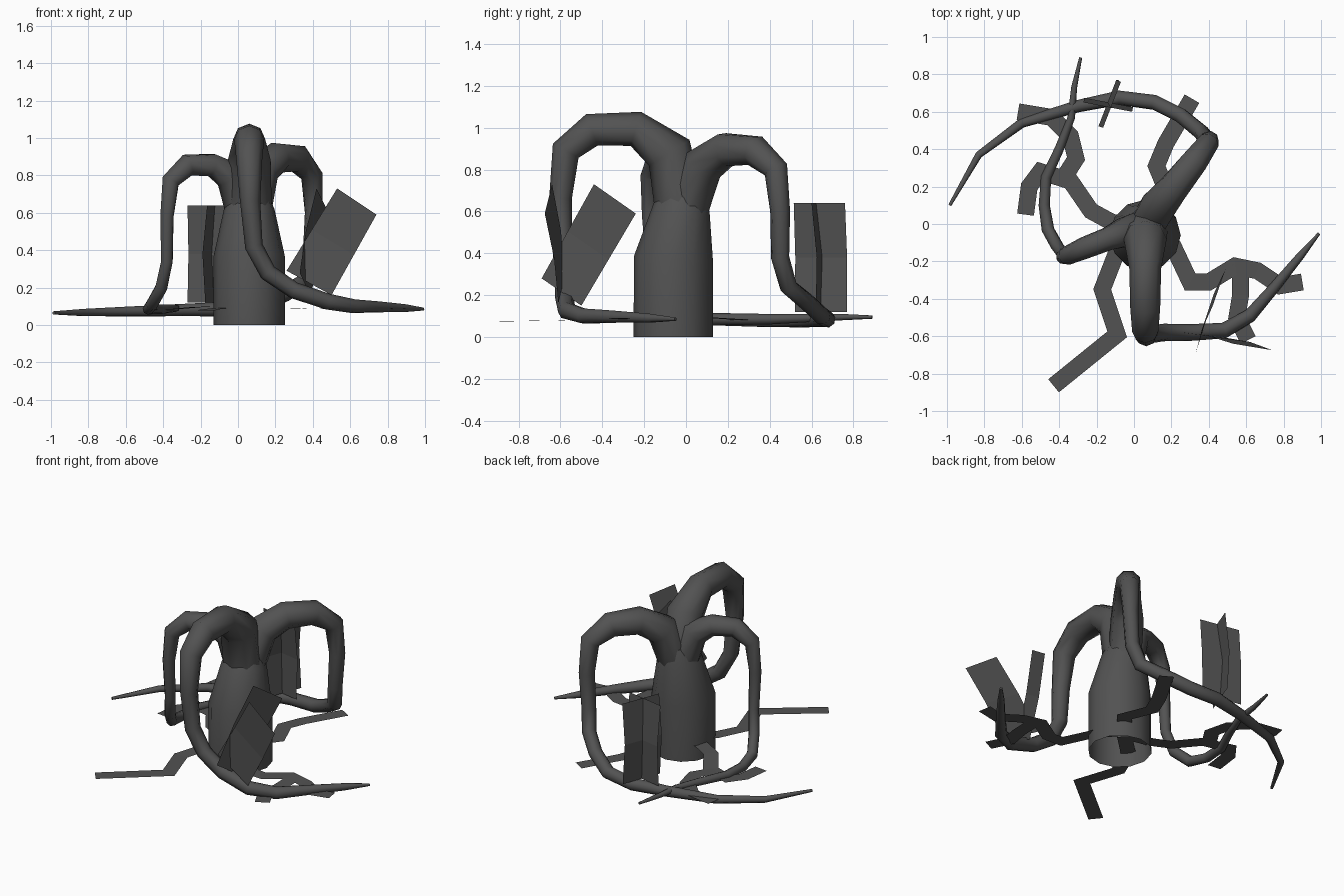
import bpy, bmesh, math
from mathutils import Vector

if "Cube" in bpy.data.objects:
    bpy.data.objects.remove(bpy.data.objects["Cube"])

mat = bpy.data.materials.new("charcoal_grey")
mat.diffuse_color = (0.085, 0.085, 0.085, 1)
mat.use_nodes = True
mat.node_tree.nodes["Principled BSDF"].inputs["Base Color"].default_value = mat.diffuse_color


def finish(bm, name, smooth=False):
    me = bpy.data.meshes.new(name)
    bm.to_mesh(me)
    bm.free()
    ob = bpy.data.objects.new(name, me)
    bpy.context.collection.objects.link(ob)
    me.materials.append(mat)
    if smooth:
        bpy.ops.object.select_all(action='DESELECT')
        ob.select_set(True)
        bpy.context.view_layer.objects.active = ob
        bpy.ops.object.shade_smooth_by_angle(angle=math.radians(50))
    return ob


def tube(name, path, sides, cap_start=False):
    """Sweep a polygon along (x, y, z, radius) points."""
    pts = [Vector(p[:3]) for p in path]
    bm = bmesh.new()
    rings, u = [], Vector((1, 0, 0))
    for i, p in enumerate(pts):
        a = (p - pts[i - 1]).normalized() if i else Vector()
        b = (pts[i + 1] - p).normalized() if i + 1 < len(pts) else Vector()
        t = (a + b).normalized()
        u = (u - t * u.dot(t)).normalized()
        v = t.cross(u)
        r = path[i][3]
        rings.append([bm.verts.new(p + r * (u * math.cos(k) + v * math.sin(k)))
                      for k in (math.tau * j / sides for j in range(sides))])
    for r0, r1 in zip(rings, rings[1:]):
        for j in range(sides):
            k = (j + 1) % sides
            bm.faces.new((r0[j], r0[k], r1[k], r1[j]))
    bm.faces.new(rings[-1])
    if cap_start:
        bm.faces.new(rings[0][::-1])
    return finish(bm, name, True)


def ribbon(name, path, width=0.09):
    """Flat root strip through (x, y, z) points with mitred corners."""
    pts = [Vector(p) for p in path]
    bm = bmesh.new()
    rows = []
    for i, p in enumerate(pts):
        a = (p - pts[i - 1]).xy.normalized() if i else None
        b = (pts[i + 1] - p).xy.normalized() if i + 1 < len(pts) else None
        a, b = a or b, b or a
        t = (a + b).normalized()
        w = width / 2 / max(0.6, t.dot(a))
        n = Vector((-t.y, t.x, 0)) * w
        rows.append((bm.verts.new(p + n), bm.verts.new(p - n)))
    for (l0, r0), (l1, r1) in zip(rows, rows[1:]):
        bm.faces.new((r0, r1, l1, l0))
    return finish(bm, name)


def leaf(name, tl, tr, br, bl, bend):
    """Flat blade with one crease half way up."""
    tl, tr, br, bl, bend = map(Vector, (tl, tr, br, bl, bend))
    bm = bmesh.new()
    rows = [[bm.verts.new(q) for q in r] for r in
            ((bl, br), ((bl + tl) / 2 + bend, (br + tr) / 2 + bend), (tl, tr))]
    for (a, b), (c, d) in zip(rows, rows[1:]):
        bm.faces.new((a, b, d, c))
    return finish(bm, name)


# trunk, open underneath
tube("trunk", [(.06, -.06, 0, .19), (.06, -.06, .37, .19),
               (.06, -.02, .62, .135), (.06, 0, .72, .09)], 12)

# three arched tentacles
tube("front_tentacle", [
    (.06, -.03, .62, .12), (.06, -.08, .88, .115), (.06, -.24, .995, .085),
    (.06, -.45, .99, .08), (.06, -.575, .89, .07), (.065, -.6, .66, .054),
    (.085, -.59, .42, .048), (.16, -.58, .28, .047), (.3, -.58, .185, .045),
    (.48, -.57, .125, .043), (.62, -.49, .1, .038), (.75, -.34, .097, .03),
    (.89, -.17, .09, .022), (.99, -.05, .085, .008)], 8, True)
tube("back_tentacle", [
    (.08, .01, .62, .1), (.12, .08, .82, .1), (.21, .19, .895, .085),
    (.32, .33, .89, .076), (.395, .43, .8, .06), (.405, .45, .6, .048),
    (.39, .45, .38, .044), (.36, .49, .24, .043), (.25, .58, .165, .042),
    (.11, .65, .1, .042), (-.08, .675, .085, .04), (-.3, .63, .08, .034),
    (-.6, .54, .072, .027), (-.83, .37, .067, .02), (-.985, .1, .065, .009)], 8, True)
tube("left_tentacle", [
    (.02, -.02, .62, .09), (-.04, -.04, .8, .085), (-.14, -.08, .855, .065),
    (-.27, -.13, .855, .06), (-.36, -.17, .77, .05), (-.38, -.175, .58, .038),
    (-.38, -.16, .34, .033), (-.41, -.12, .2, .034), (-.46, -.03, .11, .034),
    (-.48, .1, .085, .03), (-.47, .25, .085, .028), (-.4, .4, .085, .025),
    (-.335, .57, .09, .02), (-.32, .73, .095, .016), (-.285, .89, .095, .008)], 8, True)

# flat roots lying just above the ground
roots = {
    "front_root": [(.04, -.04, .1), (-.1, -.17, .09), (-.17, -.35, .08),
                   (-.09, -.59, .08), (-.43, -.865, .075)],
    "right_root": [(.1, -.03, .1), (.21, -.12, .09), (.3, -.31, .09),
                   (.4, -.31, .085), (.54, -.225, .09), (.66, -.25, .085),
                   (.78, -.33, .085), (.9, -.31, .09)],
    "right_root_branch": [(.57, -.21, .09), (.57, -.38, .085), (.55, -.5, .085),
                          (.61, -.62, .085)],
    "back_root": [(.08, 0, .1), (.19, .14, .1), (.12, .31, .1),
                  (.17, .43, .1), (.31, .67, .1)],
    "left_root": [(.02, -.02, .1), (-.12, .01, .1), (-.23, .07, .095),
                  (-.34, .23, .085), (-.5, .28, .08), (-.56, .2, .08), (-.58, .05, .08)],
    "left_root_branch": [(-.38, .24, .085), (-.31, .35, .085), (-.34, .47, .085),
                         (-.44, .57, .085), (-.62, .6, .085)],
}
for name, path in roots.items():
    ribbon(name, path)

# upright crossed leaves at the back
leaf("back_leaf_wide", (-.27, .65, .64), (-.01, .6, .64), (-.01, .62, .12),
     (-.27, .67, .12), (.005, .015, 0))
leaf("back_leaf_cross", (-.07, .76, .64), (-.165, .515, .64), (-.175, .52, .12),
     (-.08, .77, .12), (-.02, .005, 0))

# slanted crossed leaves at the front right
leaf("front_leaf_wide", (.53, -.64, .73), (.74, -.675, .59), (.5, -.61, .16),
     (.26, -.58, .29), (0, .012, 0))
leaf("front_leaf_cross", (.42, -.44, .73), (.49, -.24, .59), (.39, -.5, .15),
     (.33, -.69, .28), (-.012, 0, 0))
